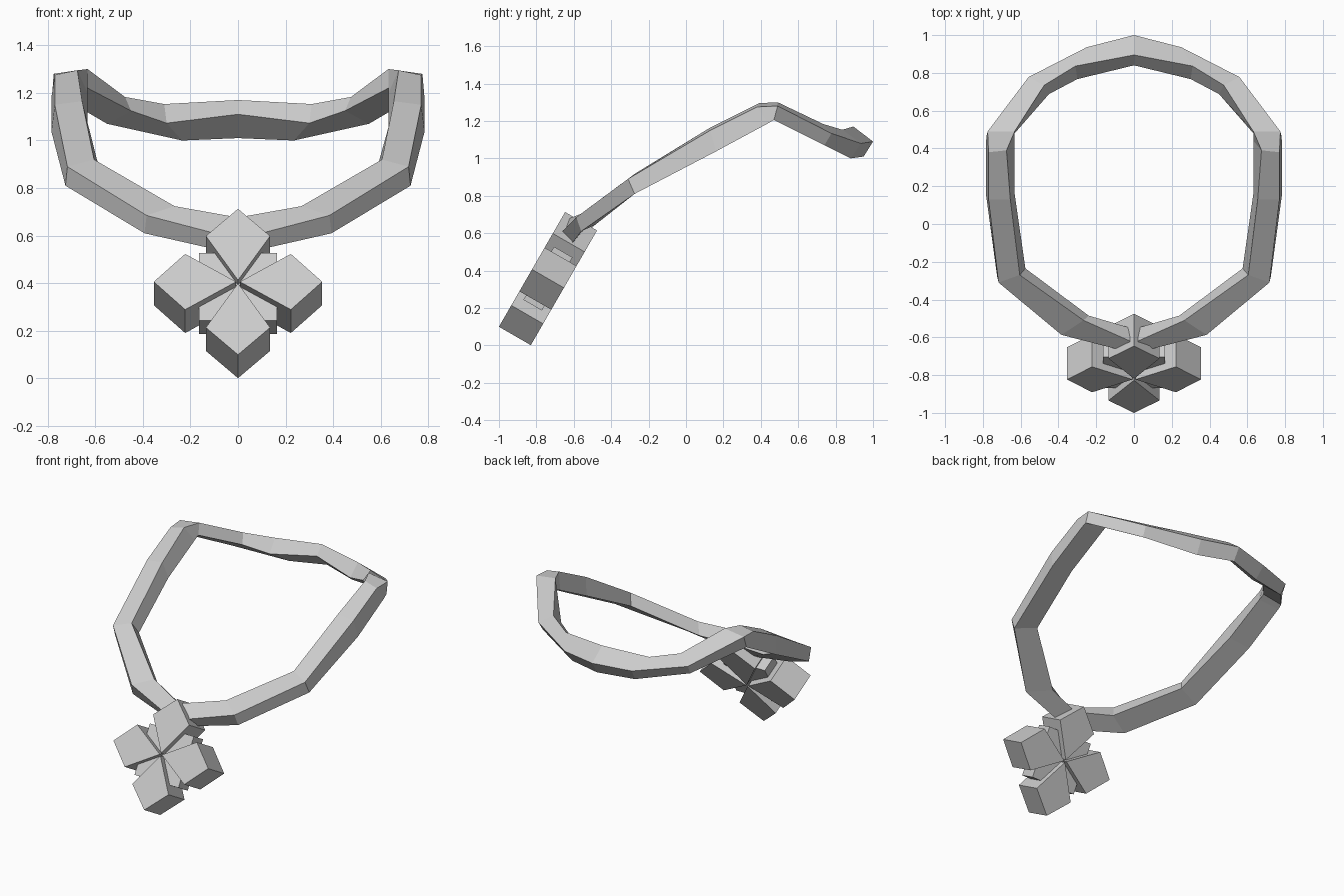
import bpy
import bmesh
import math
from mathutils import Matrix, Vector

cube = bpy.data.objects.get("Cube")
if cube:
    bpy.data.objects.remove(cube, do_unlink=True)

# One plain metal colour
metal = bpy.data.materials.new("light_grey_metal")
metal.use_nodes = True
grey = (0.6, 0.6, 0.6, 1)
metal.diffuse_color = grey
metal.node_tree.nodes["Principled BSDF"].inputs["Base Color"].default_value = grey


def finish(name, bm, matrix=None):
    """Turn a bmesh into a flat shaded object with outward normals."""
    bmesh.ops.recalc_face_normals(bm, faces=bm.faces[:])
    mesh = bpy.data.meshes.new(name)
    bm.to_mesh(mesh)
    bm.free()
    mesh.materials.append(metal)
    obj = bpy.data.objects.new(name, mesh)
    if matrix is not None:
        obj.matrix_world = matrix
    bpy.context.scene.collection.objects.link(obj)
    return obj


def loft(name, sections):
    """Skin a run of four-cornered sections and cap both ends."""
    bm = bmesh.new()
    rings = [[bm.verts.new(p) for p in section] for section in sections]
    for a, b in zip(rings, rings[1:]):
        for i in range(4):
            j = (i + 1) % 4
            bm.faces.new((a[i], a[j], b[j], b[i]))
    bm.faces.new(rings[0])
    bm.faces.new(rings[-1])
    return finish(name, bm)


def plate(name, outline, thickness, matrix):
    """Extrude a flat outline, centred on its own plane."""
    bm = bmesh.new()
    half = thickness / 2
    base = bm.faces.new([bm.verts.new((x, y, -half)) for x, y in outline])
    new = bmesh.ops.extrude_face_region(bm, geom=[base])["geom"]
    moved = [v for v in new if isinstance(v, bmesh.types.BMVert)]
    bmesh.ops.translate(bm, verts=moved, vec=(0, 0, thickness))
    return finish(name, bm, matrix)


# Neck band, left half from the nape to the pendant.
# Corners of each section: top, outer, bottom, inner.
left_half = [
    [(0, .895, 1.17), (0, 1, 1.09), (0, .95, 1.01), (0, .84, 1.11)],
    [(.31, .836, 1.153), (.25, .936, 1.08), (.235, .88, 1), (.3, .767, 1.073)],
    [(.475, .735, 1.183), (.558, .778, 1.133), (.55, .74, 1.07), (.45, .688, 1.125)],
    [(.632, .49, 1.3), (.775, .49, 1.28), (.78, .47, 1.205), (.632, .48, 1.22)],
    [(.675, .39, 1.295), (.77, .38, 1.275), (.783, .44, 1.188), (.632, .44, 1.2)],
    [(.655, .13, 1.165), (.77, .13, 1.15), (.784, .16, 1.037), (.632, .16, 1.055)],
    [(.605, -.27, .92), (.717, -.31, .89), (.725, -.275, .81), (.575, -.235, .85)],
    [(.267, -.51, .724), (.384, -.587, .685), (.393, -.56, .61), (.24, -.485, .645)],
    [(.02, -.62, .68), (.04, -.675, .595), (.04, -.62, .53), (.02, -.55, .615)],
]
right_half = [[(-x, y, z) for x, y, z in section] for section in left_half[1:]]
loft("neck_band", right_half[::-1] + left_half)

# Pendant, leaning back at the top
lean = Matrix.Translation(Vector((0, -.738, .357))) @ Matrix.Rotation(math.radians(60), 4, "X")

# Four kite-shaped arms around the centre
kite = [(.008, 0), (.222, -.135), (.354, 0), (.222, .135)]
for turn, side in enumerate(("left", "top", "right", "bottom")):
    spin = Matrix.Rotation(turn * math.pi / 2, 4, "Z")
    plate(f"pendant_{side}_arm", kite, .197, lean @ spin)

# Thinner square plate showing between the arms
r = .164
plate("pendant_back_plate", [(-r, -r), (r, -r), (r, r), (-r, r)], .114, lean)
